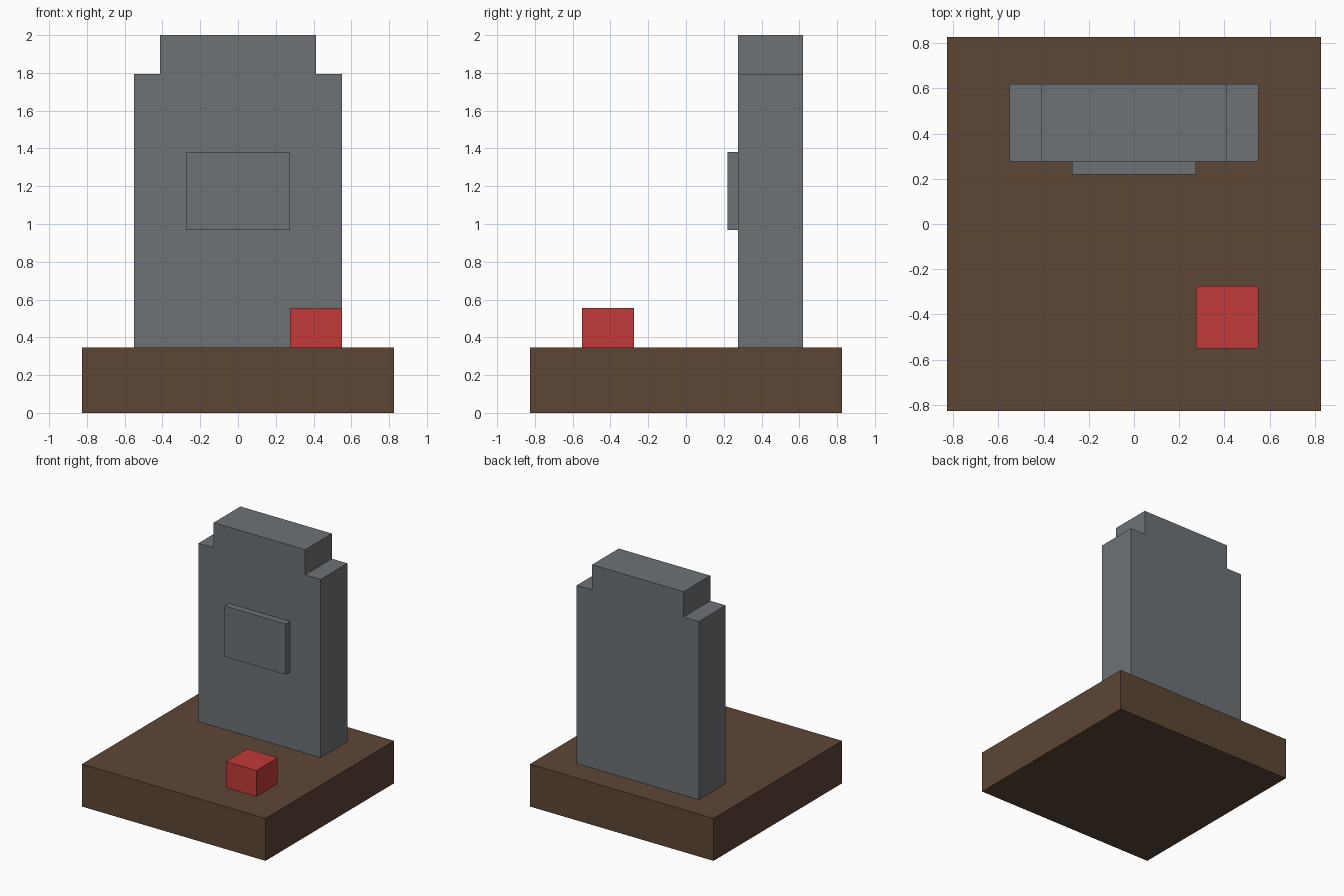
import bpy
import bmesh

cube = bpy.data.objects.get("Cube")
if cube:
    bpy.data.objects.remove(cube, do_unlink=True)


def material(name, rgb):
    mat = bpy.data.materials.new(name)
    mat.use_nodes = True
    mat.diffuse_color = (*rgb, 1)
    mat.node_tree.nodes["Principled BSDF"].inputs["Base Color"].default_value = (*rgb, 1)
    return mat


def finish(name, bm, mat):
    bmesh.ops.recalc_face_normals(bm, faces=bm.faces)
    mesh = bpy.data.meshes.new(name)
    bm.to_mesh(mesh)
    bm.free()
    mesh.materials.append(mat)
    obj = bpy.data.objects.new(name, mesh)
    bpy.context.collection.objects.link(obj)
    return obj


def extrude_profile(name, points, y0, y1, mat):
    """Extrude an outline in the x-z plane from y0 to y1."""
    bm = bmesh.new()
    face = bm.faces.new([bm.verts.new((x, y0, z)) for x, z in points])
    new = bmesh.ops.extrude_face_region(bm, geom=[face])["geom"]
    verts = [v for v in new if isinstance(v, bmesh.types.BMVert)]
    bmesh.ops.translate(bm, verts=verts, vec=(0, y1 - y0, 0))
    return finish(name, bm, mat)


def box(name, x, y, z, mat):
    outline = [(x[0], z[0]), (x[1], z[0]), (x[1], z[1]), (x[0], z[1])]
    return extrude_profile(name, outline, y[0], y[1], mat)


soil = material("soil brown", (0.107, 0.061, 0.036))
stone = material("stone grey", (0.156, 0.171, 0.181))
red = material("flower red", (0.539, 0.042, 0.042))

BASE, TOP = 0.827, 0.345

# Ground slab
box("ground_slab", (-BASE, BASE), (-BASE, BASE), (0, TOP), soil)

# Upright stone with stepped shoulders, mirrored from its right half
half = [(0.55, TOP), (0.55, 1.795), (0.412, 1.795), (0.412, 2.0)]
outline = half + [(-x, z) for x, z in reversed(half)]
extrude_profile("headstone", outline, 0.276, 0.62, stone)

# Raised plaque on the front of the stone
box("plaque", (-0.275, 0.275), (0.22, 0.276), (0.967, 1.38), stone)

# Small block offering on the slab
box("flower_block", (0.275, 0.55), (-0.55, -0.275), (TOP, 0.555), red)
